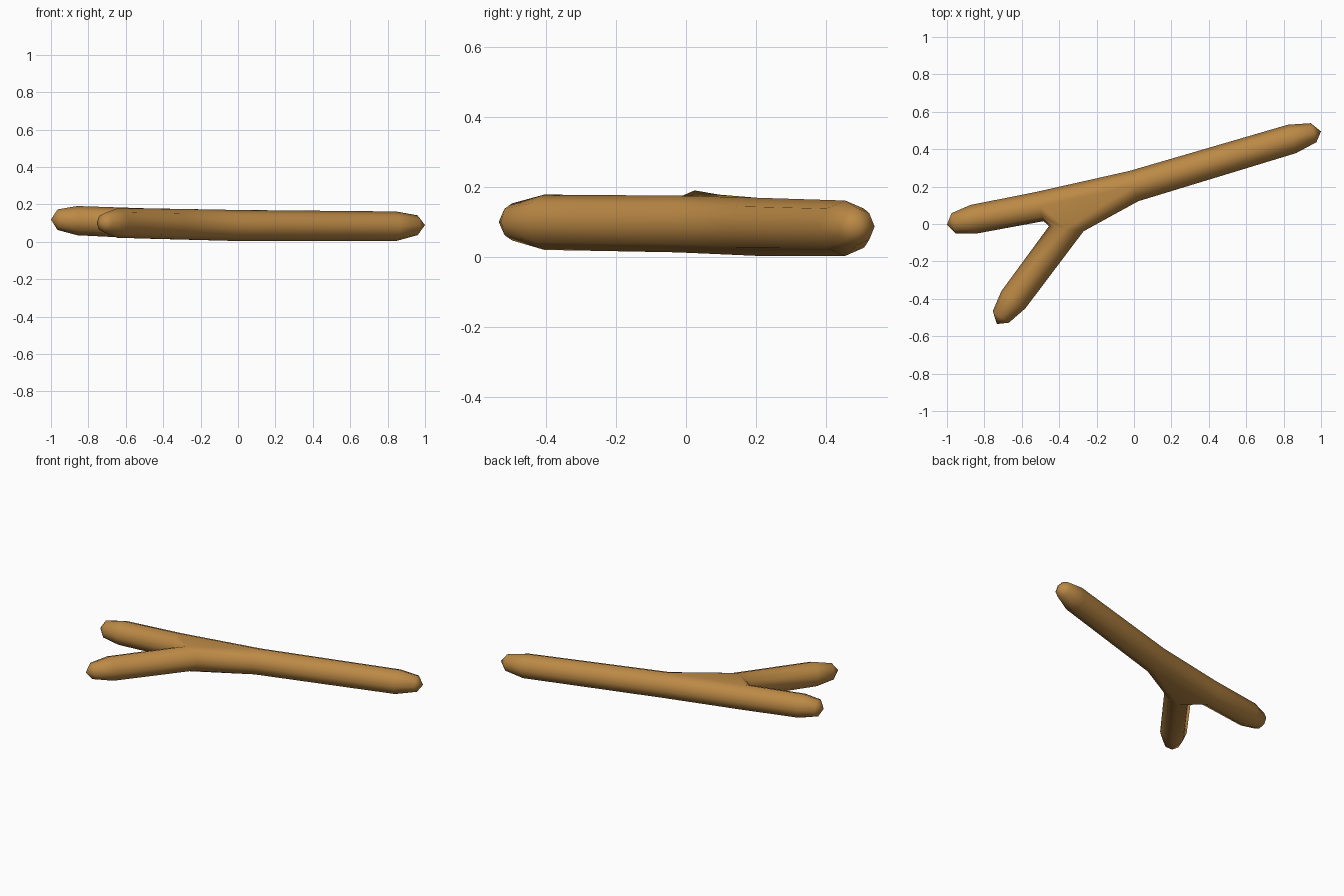
import bpy, bmesh, math
from mathutils import Vector

if "Cube" in bpy.data.objects:
    bpy.data.objects.remove(bpy.data.objects["Cube"])

bark = bpy.data.materials.new("bark brown")
bark.diffuse_color = (0.50, 0.25, 0.06, 1)
bark.use_nodes = True
bark.node_tree.nodes["Principled BSDF"].inputs["Base Color"].default_value = bark.diffuse_color
SIDES = 8
bm = bmesh.new()


def ring(center, side, height):
    """Octagonal cross-section: horizontal half-width vector and half-height."""
    c, s, up = Vector(center), Vector((side[0], side[1], 0)), Vector((0, 0, height))
    return [bm.verts.new(c + s * math.cos(math.tau * i / SIDES) + up * math.sin(math.tau * i / SIDES))
            for i in range(SIDES)]


def limb(base, direction, sections, tip):
    """Bridge a fork ring outward through (center, radius) sections to a blunt tip."""
    d = Vector(direction).normalized()
    prev = base
    for center, r in sections:
        cur = ring(center, (-d.y * r, d.x * r), r)
        for i in range(SIDES):
            j = (i + 1) % SIDES
            bm.faces.new((prev[i], prev[j], cur[j], cur[i]))
        prev = cur
    end = bm.verts.new(tip)
    for i in range(SIDES):
        bm.faces.new((prev[i], prev[(i + 1) % SIDES], end))


# Fork: hull over the three limb roots, opened where the limbs attach
left = ring((-0.50, 0.094, 0.098), (0.016, -0.079), 0.081)
right = ring((0.0, 0.203, 0.087), (-0.023, 0.081), 0.083)
branch = ring((-0.362, -0.025, 0.095), (0.092, -0.014), 0.081)
roots = left + right + branch
hull = bmesh.ops.convex_hull(bm, input=roots)
bm.faces.ensure_lookup_table()
caps = [f for f in bm.faces if any(all(v in r for v in f.verts) for r in (left, right, branch))]
bmesh.ops.delete(bm, geom=caps, context='FACES_ONLY')

# Three limbs
limb(left, (-0.98, -0.19), [((-0.86, 0.025, 0.113), 0.078), ((-0.965, 0.004, 0.118), 0.055)],
     (-1.0, -0.003, 0.119))
limb(right, (0.96, 0.28), [((0.845, 0.455, 0.083), 0.079), ((0.96, 0.488, 0.088), 0.053)],
     (1.0, 0.495, 0.089))
limb(branch, (-0.58, -0.81), [((-0.645, -0.405, 0.100), 0.079), ((-0.712, -0.497, 0.101), 0.053)],
     (-0.733, -0.535, 0.101))

bmesh.ops.recalc_face_normals(bm, faces=bm.faces)
for f in bm.faces:
    f.smooth = True
mesh = bpy.data.meshes.new("forked_stick")
bm.to_mesh(mesh)
bm.free()
mesh.materials.append(bark)
stick = bpy.data.objects.new("forked_stick", mesh)
bpy.context.collection.objects.link(stick)
